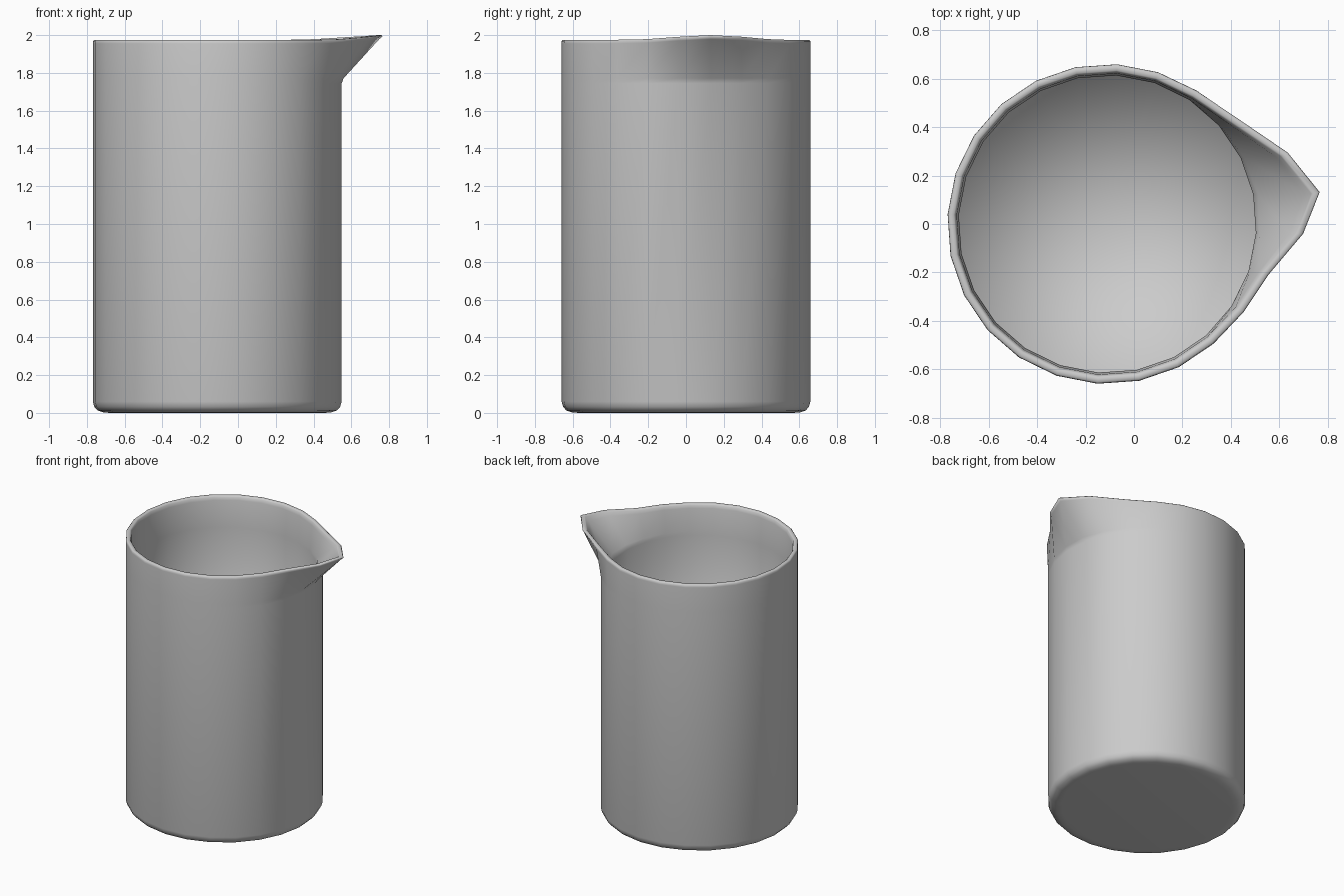
import bpy, bmesh, math

if "Cube" in bpy.data.objects:
    bpy.data.objects.remove(bpy.data.objects["Cube"])

SEGMENTS = 24
CENTRE_X = -0.11
TURN = 11.5  # the spout's middle vertex sits at this angle

# pull along +x for the rim vertices around the spout (index 0 = tip)
PULL = {-3: 0.012, -2: 0.04, -1: 0.15, 0: 0.23, 1: 0.155, 2: 0.042, 3: 0.004}

# cross-section from under the base, up the outside, over the rim, down the inside:
# (radius, height, how strongly the spout pull applies)
PROFILE = [
    (0.57, 0.0, 0), (0.605, 0.003, 0), (0.635, 0.013, 0), (0.652, 0.032, 0),
    (0.66, 0.06, 0), (0.66, 1.745, 0), (0.66, 1.772, 0.07),
    (0.66, 1.955, 0.92), (0.659, 1.968, 1), (0.653, 1.974, 1),
    (0.634, 1.974, 0.99), (0.628, 1.967, 0.98), (0.622, 1.945, 0.88),
    (0.616, 1.78, 0.08), (0.614, 1.75, 0), (0.613, 0.06, 0),
]

bm = bmesh.new()
rings = []
for radius, height, weight in PROFILE:
    ring = []
    for i in range(SEGMENTS):
        angle = math.radians(TURN + 360 / SEGMENTS * i)
        step = i if i <= SEGMENTS // 2 else i - SEGMENTS
        pull = PULL.get(step, 0) * weight
        lift = pull / 0.23 * 0.026 if height > 1.9 else 0
        ring.append(bm.verts.new((CENTRE_X + radius * math.cos(angle) + pull,
                                  radius * math.sin(angle), height + lift)))
    rings.append(ring)

# walls
for lower, upper in zip(rings, rings[1:]):
    for i in range(SEGMENTS):
        j = (i + 1) % SEGMENTS
        bm.faces.new((lower[i], lower[j], upper[j], upper[i]))

# flat underside and inner floor fan
bm.faces.new(rings[0][::-1])
middle = bm.verts.new((CENTRE_X, 0, 0.06))
for i in range(SEGMENTS):
    bm.faces.new((rings[-1][i], rings[-1][(i + 1) % SEGMENTS], middle))

bmesh.ops.recalc_face_normals(bm, faces=bm.faces)
for face in bm.faces:
    face.smooth = True

mesh = bpy.data.meshes.new("spouted_beaker")
bm.to_mesh(mesh)
bm.free()
beaker = bpy.data.objects.new("spouted_beaker", mesh)
bpy.context.collection.objects.link(beaker)
